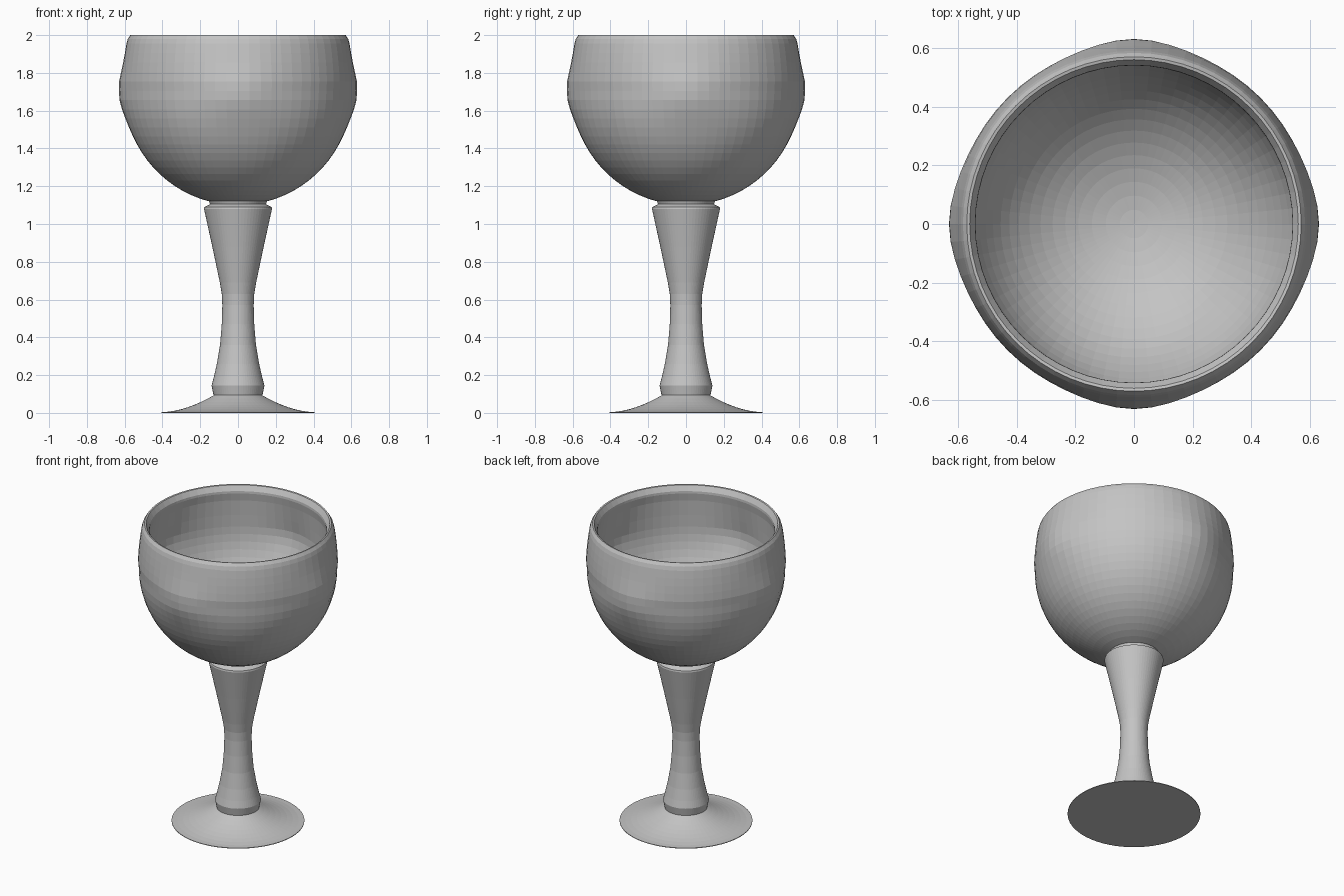
import bpy
import bmesh
from math import sin, cos, pi, exp, sqrt, radians

if "Cube" in bpy.data.objects:
    bpy.data.objects.remove(bpy.data.objects["Cube"])

SEGMENTS = 64

grey = bpy.data.materials.new("plain grey")
grey.use_nodes = True
colour = (0.55, 0.55, 0.55, 1)
grey.diffuse_color = colour
grey.node_tree.nodes["Principled BSDF"].inputs["Base Color"].default_value = colour


def lathe(name, profile, swell=None):
    """Spin a (radius, height) profile about z; radius 0 makes a pole."""
    bm = bmesh.new()
    rings = []
    for r, z in profile:
        if r == 0:
            rings.append([bm.verts.new((0, 0, z))] * SEGMENTS)
            continue
        ring = []
        for i in range(SEGMENTS):
            a = 2 * pi * i / SEGMENTS
            rr = r + (swell(a, r, z) if swell else 0)
            ring.append(bm.verts.new((rr * cos(a), rr * sin(a), z)))
        rings.append(ring)
    for low, high in zip(rings, rings[1:]):
        for i in range(SEGMENTS):
            j = (i + 1) % SEGMENTS
            corners = list(dict.fromkeys((low[i], low[j], high[j], high[i])))
            bm.faces.new(corners)
    bmesh.ops.recalc_face_normals(bm, faces=bm.faces)
    mesh = bpy.data.meshes.new(name)
    bm.to_mesh(mesh)
    bm.free()
    mesh.materials.append(grey)
    obj = bpy.data.objects.new(name, mesh)
    bpy.context.collection.objects.link(obj)
    return obj


def arc(radius, centre, start, end, steps):
    """Points of a circle arc, angles in degrees above the horizontal."""
    points = []
    for i in range(steps + 1):
        t = radians(start + (end - start) * i / steps)
        points.append((radius * cos(t), centre + radius * sin(t)))
    return points


def side_swell(a, r, z):
    """Gentle bulge on the four sides of the outer wall."""
    if r < 0.5 or z > 1.99:
        return 0
    off = (a + pi / 4) % (pi / 2) - pi / 4
    return 0.026 * exp(-(off / 0.3) ** 2) * exp(-((z - 1.69) / 0.13) ** 2)


# Bowl: round outer wall, sloped lip and hollow inside
outer = [(0, 1.12)] + arc(0.605, 1.705, -75, 0, 16)
upper = [(0.61 - 0.02 * (i / 5) ** 2, 1.705 + 0.05 * i) for i in range(1, 6)]
lip = [(0.583, 1.98), (0.57, 2.0), (0.56, 1.998), (0.541, 1.965), (0.54, 1.95)]
inner = [(0.548, 1.9), (0.553, 1.8)] + arc(0.555, 1.72, 0, -85, 17) + [(0, 1.165)]
lathe("bowl", outer + upper + lip + inner, side_swell)

# Stem: collar under the bowl, pinched waist and foot ring
stem = [(0, 1.13), (0.155, 1.125), (0.148, 1.105), (0.178, 1.09), (0.18, 1.08),
        (0.158, 0.98), (0.136, 0.88), (0.115, 0.78), (0.096, 0.69), (0.086, 0.63),
        (0.083, 0.57), (0.086, 0.47), (0.095, 0.36), (0.112, 0.26), (0.128, 0.19),
        (0.14, 0.145), (0.13, 0.095), (0, 0.09)]
lathe("stem", stem)

# Foot: flared disc with a flat underside
foot = [(0, 0.1), (0.125, 0.095)]
for i in range(1, 9):
    t = i / 8
    foot.append((0.125 + 0.28 * t, 0.004 + 0.091 * (1 - t) ** 1.8))
foot += [(0.405, 0), (0, 0)]
lathe("foot", foot)
